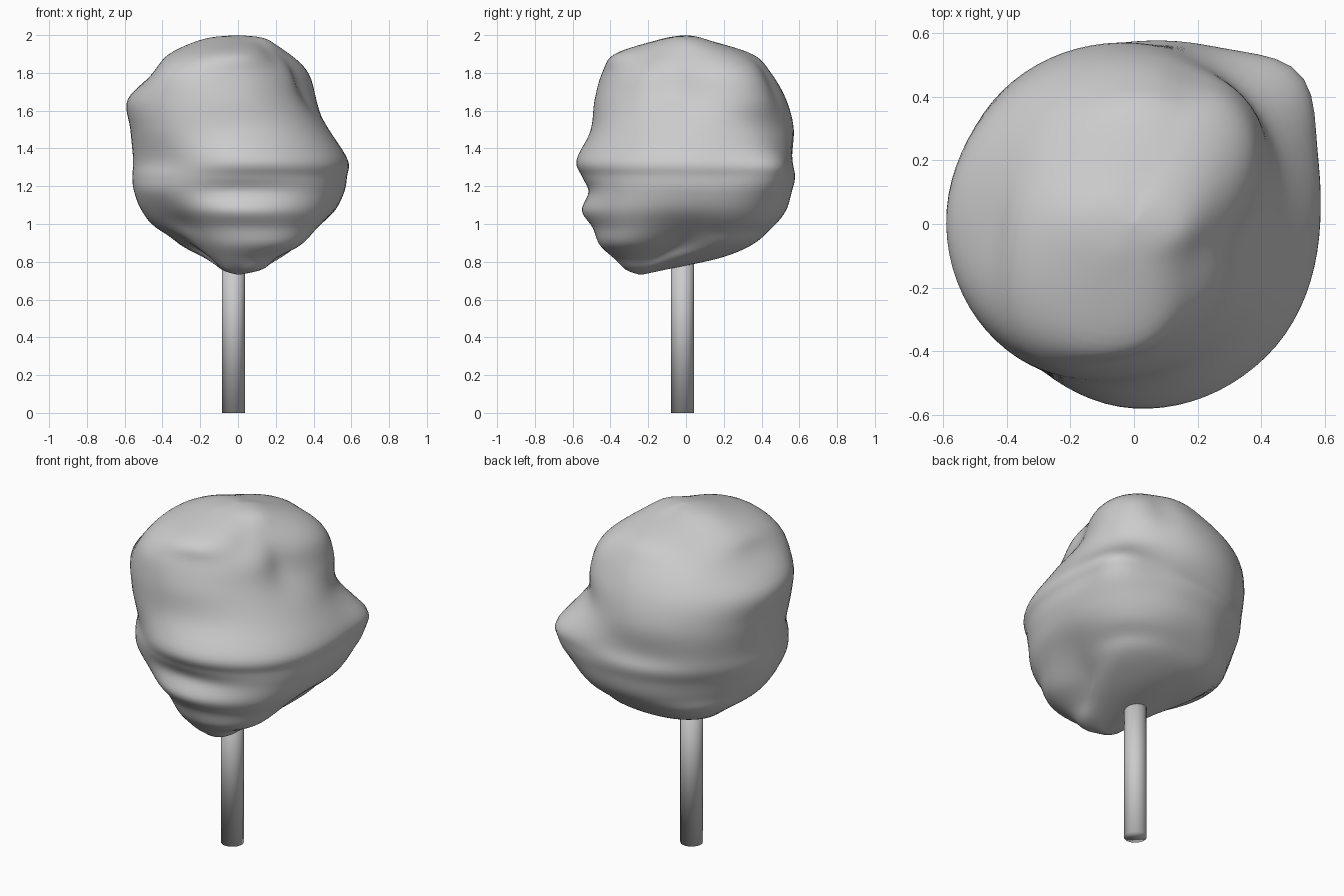
import bpy, bmesh, math

if "Cube" in bpy.data.objects:
    bpy.data.objects.remove(bpy.data.objects["Cube"])

SEGMENTS, STEPS = 80, 6

# Foliage contours: height, y of ring centre, then radii at 0, 45 ... 315 degrees
RINGS = [
    (1.98, 0.00, .15, .13, .09, .13, .18, .16, .12, .12),
    (1.90, 0.00, .25, .34, .35, .31, .36, .40, .37, .24),
    (1.80, 0.00, .33, .47, .45, .45, .44, .52, .42, .34),
    (1.66, 0.00, .38, .52, .53, .56, .585, .56, .47, .40),
    (1.50, 0.00, .48, .53, .57, .59, .57, .56, .50, .48),
    (1.34, 0.00, .58, .63, .56, .575, .555, .535, .58, .585),
    (1.25, 0.00, .575, .63, .575, .565, .56, .545, .55, .575),
    (1.17, 0.00, .56, .62, .555, .535, .55, .535, .515, .565),
    (1.07, 0.00, .51, .58, .525, .505, .51, .475, .55, .555),
    (0.98, 0.00, .41, .505, .455, .475, .43, .40, .49, .51),
    (0.89, -.05, .29, .41, .40, .40, .25, .30, .40, .43),
    (0.82, -.15, .20, .29, .33, .24, .14, .19, .23, .25),
    (0.76, -.22, .13, .12, .12, .10, .09, .09, .09, .13),
]
# Local lumps and grooves: angle, height, amount, half width, half height
LUMPS = [
    (42, 1.29, .07, .14, .14),
    (348, 1.76, -.03, .16, .13),
    (68, 1.75, -.025, .10, .15),
    (45, 0.96, -.02, .25, .035),
    (225, 1.00, -.015, .15, .06),
]


def spline(a, b, c, d, t):
    """Smooth curve from b to c."""
    return b + 0.5 * t * (c - a + t * (2*a - 5*b + 4*c - d + t * (3*(b - c) + d - a)))


# Close the stack with a point at either end
STACK = [(2.0, 0) + (0,) * 8] + RINGS + [(0.73, -.24) + (0,) * 8]


def level(pos):
    """Interpolated contour between two rings."""
    i, last = int(pos), len(STACK) - 1
    near = [STACK[min(max(i + k, 0), last)] for k in (-1, 0, 1, 2)]
    return [spline(*v, pos - i) for v in zip(*near)]


def lumpiness(a, z):
    """Extra radius from the local lumps."""
    extra = 0
    for deg, lz, amount, w, h in LUMPS:
        d = math.remainder(a - math.radians(deg), math.tau) * 0.6
        extra += amount * math.exp(-(d / w) ** 2 - ((z - lz) / h) ** 2)
    return extra


# Lumpy foliage, lofted through the contours
bm = bmesh.new()
loops = []
for s in range(1, (len(STACK) - 1) * STEPS):
    z, cy, *radii = level(s / STEPS)
    loop = []
    for j in range(SEGMENTS):
        p = j * 8 / SEGMENTS
        k = int(p)
        a = math.tau * j / SEGMENTS
        r = max(0.005, spline(*(radii[(k + n) % 8] for n in (-1, 0, 1, 2)), p - k))
        r += lumpiness(a, z) * min(1, r / 0.4)
        loop.append(bm.verts.new((r * math.cos(a), cy + r * math.sin(a), z)))
    loops.append(loop)
for up, low in zip(loops, loops[1:]):
    for j in range(SEGMENTS):
        n = (j + 1) % SEGMENTS
        bm.faces.new((up[j], low[j], low[n], up[n]))
for loop, row in ((loops[0], STACK[0]), (loops[-1], STACK[-1])):
    tip = bm.verts.new((0, row[1], row[0]))
    for j in range(SEGMENTS):
        bm.faces.new((loop[j], loop[(j + 1) % SEGMENTS], tip))
bmesh.ops.recalc_face_normals(bm, faces=bm.faces)
for f in bm.faces:
    f.smooth = True
mesh = bpy.data.meshes.new("foliage")
bm.to_mesh(mesh)
bm.free()
foliage = bpy.data.objects.new("foliage", mesh)
bpy.context.collection.objects.link(foliage)
relax = foliage.modifiers.new("relax", 'SMOOTH')
relax.factor, relax.iterations = 0.5, 2

# Straight round trunk, running up into the foliage
bpy.ops.mesh.primitive_cylinder_add(vertices=24, radius=0.061, depth=0.95,
                                    location=(-0.024, -0.018, 0.475))
trunk = bpy.context.object
trunk.name = "trunk"
bpy.ops.object.shade_smooth()
